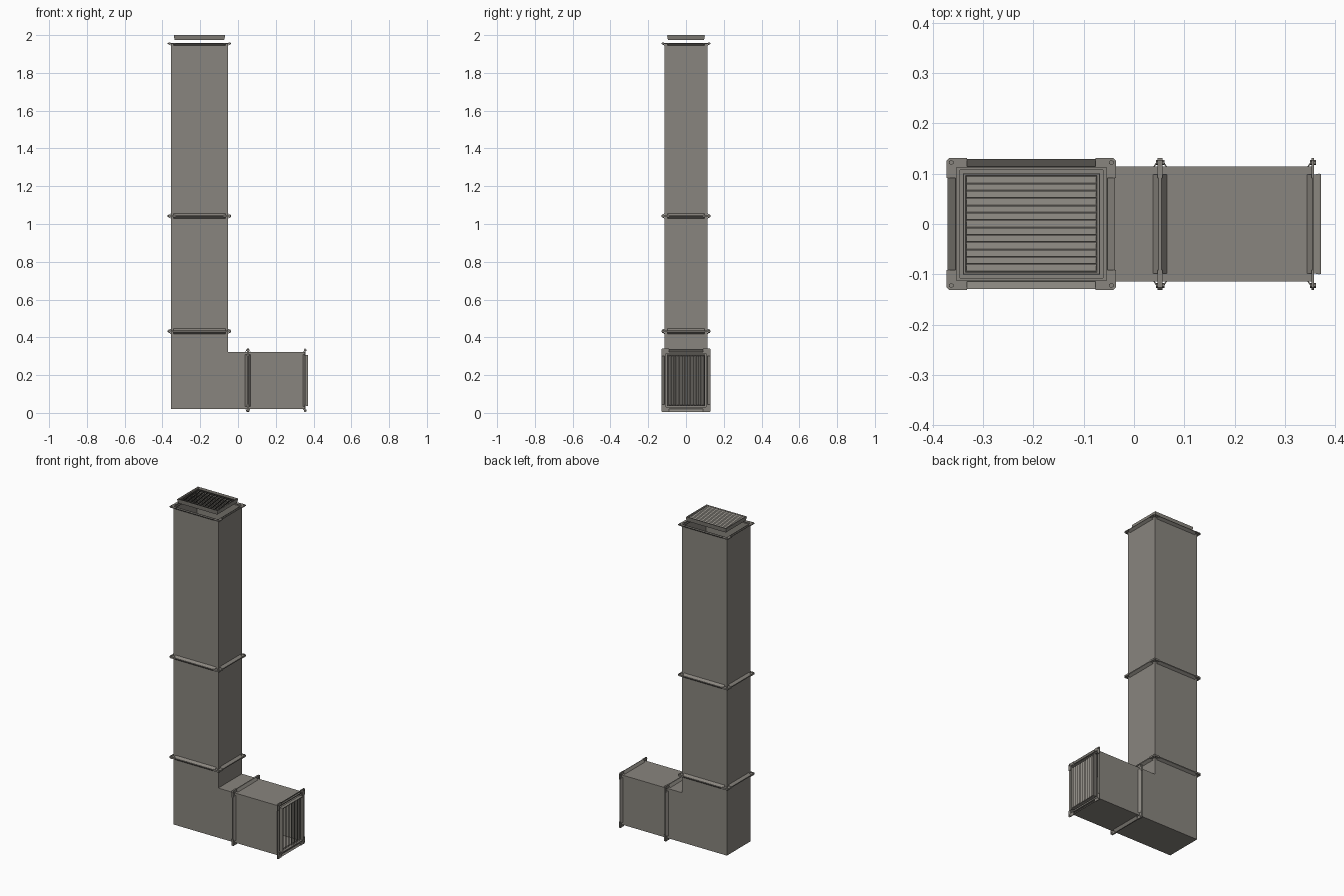
import bpy, bmesh, math
from mathutils import Matrix, Vector

if "Cube" in bpy.data.objects:
    bpy.data.objects.remove(bpy.data.objects["Cube"])

steel = bpy.data.materials.new("galvanised_grey")
steel.use_nodes = True
COLOUR = (0.25, 0.235, 0.21, 1)
steel.diffuse_color = COLOUR
steel.node_tree.nodes["Principled BSDF"].inputs["Base Color"].default_value = COLOUR

HU, HV = 0.151, 0.114       # half size of the duct section
CX, CZ = -0.204, 0.172      # axes of the riser and of the branch


def finish(name, bm, matrix=Matrix()):
    bmesh.ops.recalc_face_normals(bm, faces=bm.faces)
    mesh = bpy.data.meshes.new(name)
    bm.to_mesh(mesh)
    bm.free()
    mesh.materials.append(steel)
    ob = bpy.data.objects.new(name, mesh)
    ob.matrix_world = matrix
    bpy.context.collection.objects.link(ob)
    return ob


def prism(bm, points, vector):
    """Solid made by sweeping a polygon along a vector."""
    low = [bm.verts.new(p) for p in points]
    high = [bm.verts.new(Vector(p) + Vector(vector)) for p in points]
    bm.faces.new(low)
    bm.faces.new(high)
    n = len(points)
    for i in range(n):
        j = (i + 1) % n
        bm.faces.new((low[i], low[j], high[j], high[i]))


def rect_loft(bm, sections, closed=False):
    """Skin through rectangles given as (half u, half v, w)."""
    rings = [[bm.verts.new((a * u, b * v, w))
              for a, b in ((-1, -1), (1, -1), (1, 1), (-1, 1))]
             for u, v, w in sections]
    pairs = list(zip(rings, rings[1:]))
    if closed:
        pairs.append((rings[-1], rings[0]))
    for r, s in pairs:
        for i in range(4):
            j = (i + 1) % 4
            bm.faces.new((r[i], r[j], s[j], s[i]))


def upright(z):
    return Matrix.Translation((CX, 0, z))


def sideways(x):
    return Matrix.Translation((x, 0, CZ)) @ Matrix.Rotation(math.pi / 2, 4, 'Y')


def duct(name, matrix, length):
    bm = bmesh.new()
    t = 0.002
    rect_loft(bm, [(HU, HV, 0), (HU, HV, length),
                   (HU - t, HV - t, length), (HU - t, HV - t, 0)], True)
    finish(name, bm, matrix)


def flange(name, matrix, sides):
    """Sloping lips on each wall, with flat bolted corner angles."""
    bm = bmesh.new()
    lip = ((0, -0.014), (0.015, -0.003), (0.015, 0), (0, -0.011))
    for s in sides:
        for a in (-1, 1):
            u, v = HU - 0.014, HV - 0.016
            prism(bm, [(-u, a * (HV + r), -s * w) for r, w in lip], (2 * u, 0, 0))
            prism(bm, [(a * (HU + r), -v, -s * w) for r, w in lip], (0, 2 * v, 0))
    z0 = -0.005 if -1 in sides else 0
    thick = 0.005 * len(sides)
    z0 = -0.005
    e, arm, cut = 0.017, 0.04, 0.005
    for a in (-1, 1):
        for b in (-1, 1):
            u, v = HU + e, HV + e
            outline = [(u - cut, v), (u, v - cut), (u, v - arm), (HU, v - arm),
                       (HU, HV), (u - arm, HV), (u - arm, v)]
            prism(bm, [(a * p, b * q, z0) for p, q in outline], (0, 0, thick))
            bolt = Matrix.Translation((a * (HU + 0.008), b * (HV + 0.008), z0 + thick / 2))
            bmesh.ops.create_cone(bm, cap_ends=True, segments=6, radius1=0.005,
                                  radius2=0.005, depth=thick + 0.007, matrix=bolt)
    finish(name, bm, matrix)


def inner_rim(name, matrix):
    bm = bmesh.new()
    rect_loft(bm, [(HU, HV, -0.006), (HU - 0.009, HV - 0.007, -0.006),
                   (HU - 0.009, HV - 0.007, -0.012), (HU, HV, -0.012)], True)
    finish(name, bm, matrix)


def grille(name, matrix):
    """Shallow frame filled with thirteen tilted slats."""
    bm = bmesh.new()
    rect_loft(bm, [(0.131, 0.096, 0), (0.136, 0.1, 0.022), (0.135, 0.099, 0.025),
                   (0.131, 0.096, 0.025), (0.129, 0.094, 0.022),
                   (0.129, 0.094, 0)], True)
    finish(name + "_frame", bm, matrix)
    bm = bmesh.new()
    count, span = 13, 0.19
    step = span / count
    for i in range(count):
        v = -span / 2 + i * step
        profile = [(v + 0.0005, 0.019), (v + 0.0015, 0.02),
                   (v + step - 0.0005, 0.008), (v + step - 0.0015, 0.007)]
        prism(bm, [(-0.13, p, w) for p, w in profile], (0.26, 0, 0))
    finish(name + "_slats", bm, matrix)


# L-shaped elbow, open at the top and at the branch end
bm = bmesh.new()
left, inner, right = CX - HU, CX + HU, 0.052
low, shoulder, top = CZ - HU, CZ + HU, 0.432
path = [(inner, top), (inner, shoulder), (right, shoulder),
        (right, low), (left, low), (left, top)]
front = [bm.verts.new((x, -HV, z)) for x, z in path]
back = [bm.verts.new((x, HV, z)) for x, z in path]
bm.faces.new(front)
bm.faces.new(back)
for i in (0, 1, 3, 4):
    bm.faces.new((front[i], front[i + 1], back[i + 1], back[i]))
finish("elbow_duct", bm)

# Straight sections
duct("lower_riser_duct", upright(0.432), 0.61)
duct("upper_riser_duct", upright(1.042), 0.915)
duct("branch_duct", sideways(0.052), 0.305)

# Flanged joints and open ends
flange("lower_riser_joint", upright(0.432), (-1, 1))
flange("upper_riser_joint", upright(1.042), (-1, 1))
flange("branch_joint", sideways(0.052), (-1, 1))
flange("riser_end_flange", upright(1.958), (-1,))
flange("branch_end_flange", sideways(0.358), (-1,))
inner_rim("riser_end_rim", upright(1.958))
inner_rim("branch_end_rim", sideways(0.358))

# Louvred grilles
grille("top_grille", upright(1.975))
grille("branch_grille", sideways(0.346))
